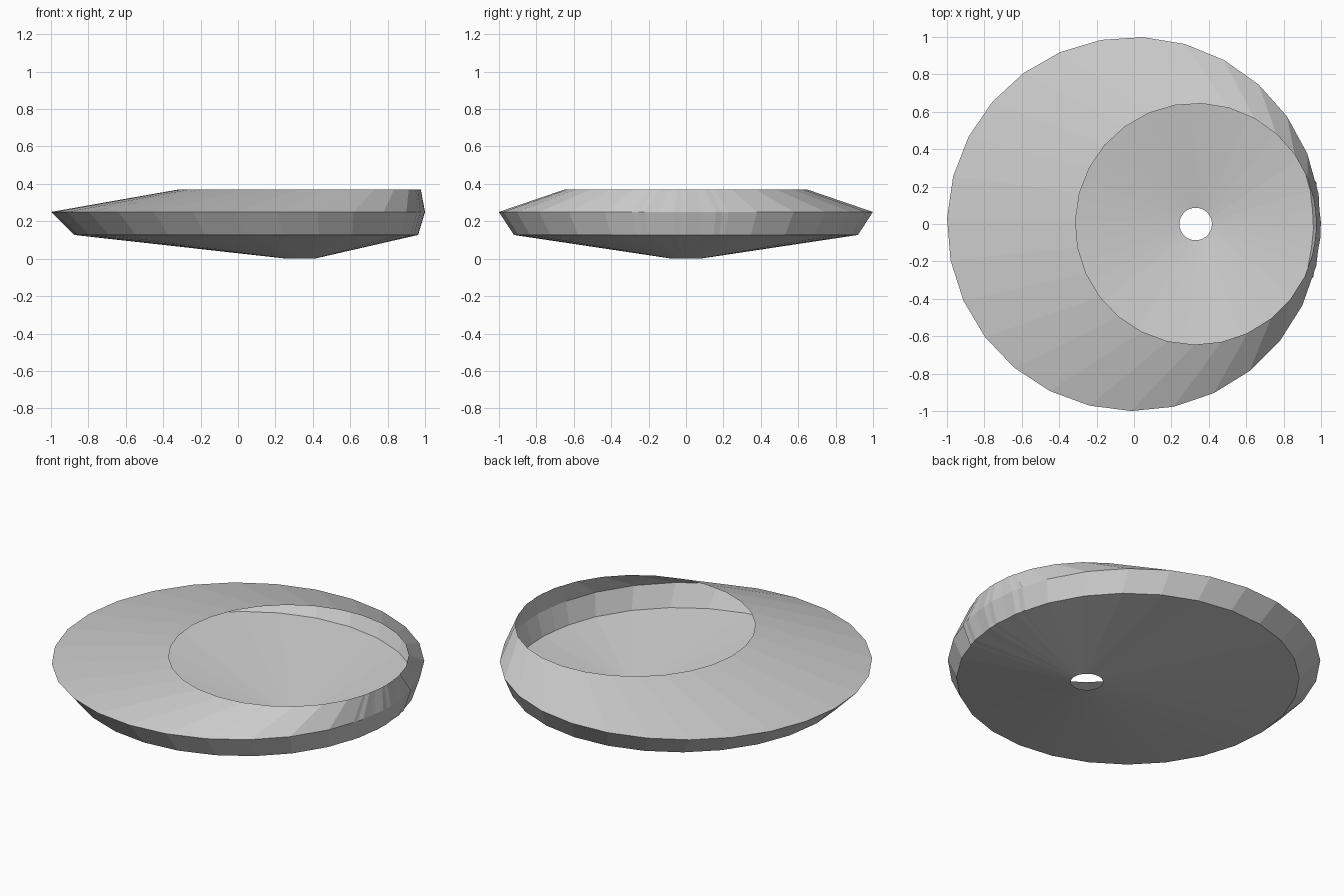
import bpy
import bmesh
from math import sin, cos, radians

if "Cube" in bpy.data.objects:
    bpy.data.objects.remove(bpy.data.objects["Cube"])

# Off-centre circular profile from bottom hole to top rim: (centre x, radius, height)
RINGS = [(0.33, 0.087, 0.002),
         (0.043, 0.92, 0.127),
         (0.0, 1.0, 0.25),
         (0.332, 0.645, 0.371)]
START, STEP, COUNT = -16.8, 13.0, 30   # open strip whose ends overlap slightly


def loft_shell(name, rings):
    """Join eccentric rings into one thin, open, flat-faced shell."""
    bm = bmesh.new()
    angles = [radians(START + STEP * i) for i in range(COUNT + 1)]
    loops = [[bm.verts.new((cx + r * cos(a), r * sin(a), z)) for a in angles]
             for cx, r, z in rings]
    for low, high in zip(loops, loops[1:]):
        for i in range(COUNT):
            bm.faces.new((low[i], low[i + 1], high[i + 1], high[i]))
    mesh = bpy.data.meshes.new(name)
    bm.to_mesh(mesh)
    bm.free()
    obj = bpy.data.objects.new(name, mesh)
    bpy.context.collection.objects.link(obj)
    return obj


# Shallow off-centre bowl, open at the rim and at the small bottom hole
loft_shell("bowl_shell", RINGS)
